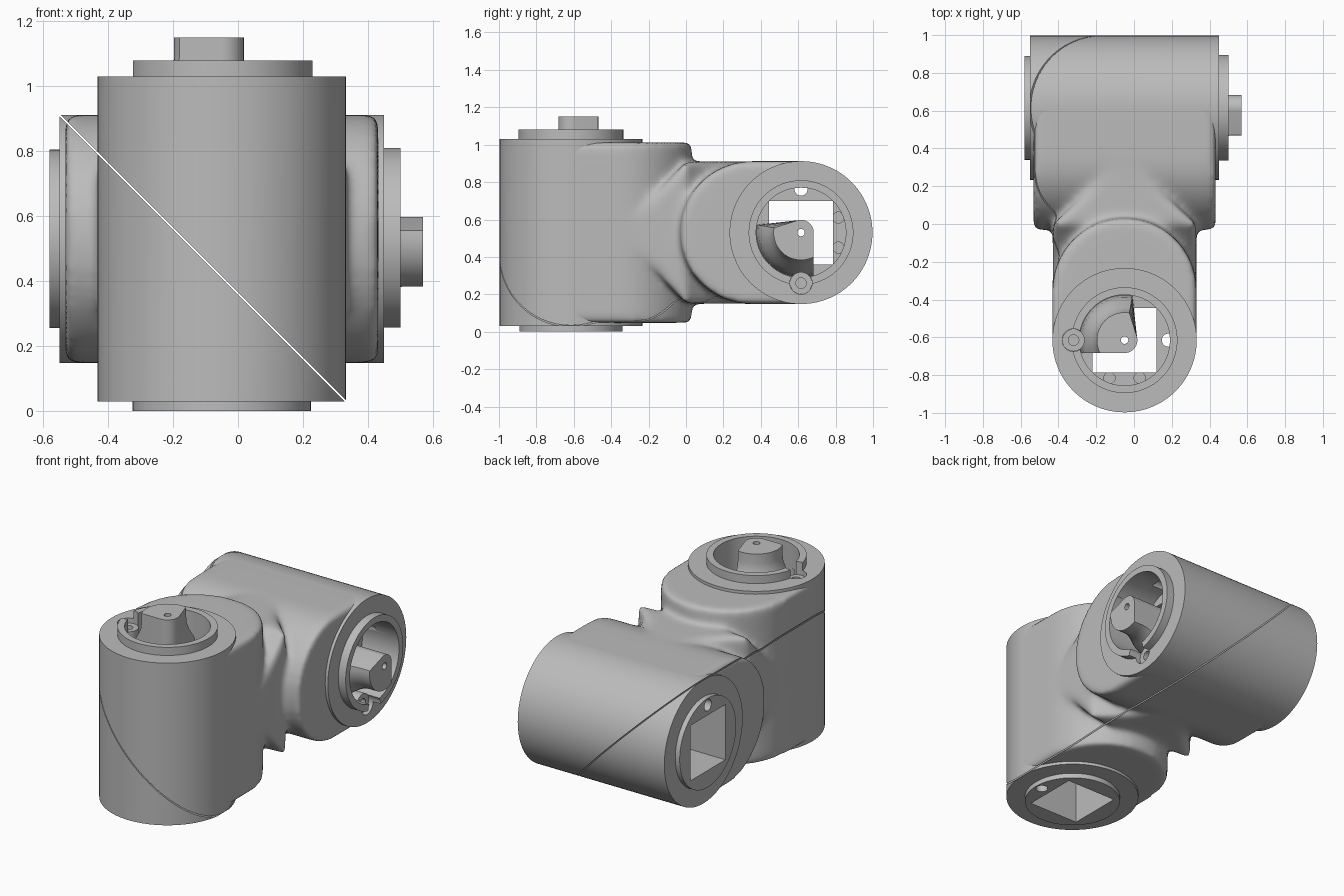
import bpy, bmesh, math
from mathutils import Matrix, Vector

if "Cube" in bpy.data.objects:
    bpy.data.objects.remove(bpy.data.objects["Cube"], do_unlink=True)

grey = bpy.data.materials.new("light_grey")
grey.use_nodes = True
grey.diffuse_color = (0.5, 0.5, 0.5, 1)
grey.node_tree.nodes["Principled BSDF"].inputs["Base Color"].default_value = (0.5, 0.5, 0.5, 1)

# Frames of the upright joint and of the crossways joint
R, HALF = 0.382, 0.5
UPRIGHT = Matrix.Translation((-0.05, -0.615, 0.53))
CROSS = Matrix.Translation((-0.05, 0.615, 0.53)) @ Matrix(
    ((0, 0, 1, 0), (0, -1, 0, 0), (1, 0, 0, 0), (0, 0, 0, 1)))


def finish(name, bm, matrix=None):
    bmesh.ops.recalc_face_normals(bm, faces=bm.faces)
    if matrix:
        bm.transform(matrix)
    mesh = bpy.data.meshes.new(name)
    bm.to_mesh(mesh)
    bm.free()
    mesh.materials.append(grey)
    ob = bpy.data.objects.new(name, mesh)
    bpy.context.collection.objects.link(ob)
    return ob


def cylinder(name, r, z0, z1, x=0, y=0, matrix=None, sides=48):
    bm = bmesh.new()
    bmesh.ops.create_cone(bm, cap_ends=True, segments=sides, radius1=r, radius2=r,
                          depth=z1 - z0,
                          matrix=Matrix.Translation((x, y, (z0 + z1) / 2)))
    return finish(name, bm, matrix)


def box(name, size, matrix):
    bm = bmesh.new()
    bmesh.ops.create_cube(bm, size=1, matrix=Matrix.Diagonal((*size, 1)))
    return finish(name, bm, matrix)


def bake(ob):
    bpy.context.view_layer.update()
    deps = bpy.context.evaluated_depsgraph_get()
    mesh = bpy.data.meshes.new_from_object(ob.evaluated_get(deps))
    ob.modifiers.clear()
    ob.data = mesh


def cut(ob, *cutters):
    for cutter in cutters:
        mod = ob.modifiers.new("cut", 'BOOLEAN')
        mod.operation, mod.solver, mod.object = 'DIFFERENCE', 'EXACT', cutter
        bake(ob)
        bpy.data.objects.remove(cutter, do_unlink=True)


def smooth(ob, angle=30):
    bpy.ops.object.select_all(action='DESELECT')
    ob.select_set(True)
    bpy.context.view_layer.objects.active = ob
    bpy.ops.object.shade_smooth_by_angle(angle=math.radians(angle))


def seam():
    # Thin diagonal gap between the two shell halves
    return box("seam_cutter", (4, 4, 0.006),
               Matrix.Translation((0, 0, 0.362)) @ Matrix.Rotation(math.radians(45), 4, 'Y'))


def housing(name, m):
    # Turned drum with bottom boss, top ring and round cavity
    profile = [(0, -0.53), (0.275, -0.53), (0.275, -HALF), (R, -HALF), (R, HALF), (0.28, HALF),
               (0.28, 0.55), (0.24, 0.55), (0.24, 0.3), (0, 0.3)]
    bm = bmesh.new()
    verts = [bm.verts.new((r, 0, z)) for r, z in profile]
    edges = [bm.edges.new(pair) for pair in zip(verts, verts[1:])]
    bmesh.ops.spin(bm, geom=verts + edges, cent=(0, 0, 0), axis=(0, 0, 1),
                   angle=math.tau, steps=96, use_merge=True)
    bmesh.ops.remove_doubles(bm, verts=bm.verts, dist=0.0005)
    ob = finish(name, bm, m)
    # Square shaft, through hole, pin pocket and screw recesses
    cut(ob,
        box("shaft_cutter", (0.34, 0.34, 2), m),
        cylinder("hole_cutter", 0.035, -0.7, 0.4, 0.232, 0, m, 24),
        cylinder("pocket_cutter", 0.06, 0.46, 0.7, -0.27, 0, m, 32),
        cylinder("pocket_hole_cutter", 0.028, 0.36, 0.7, -0.27, 0, m, 24),
        *[cylinder("recess_cutter", 0.03, 0.26, 0.4, x, -0.2, m, 20) for x in (-0.08, 0.08)],
        seam())
    smooth(ob)


def latch(name, m):
    # Fan-shaped block flaring down to the cavity wall
    levels = [(0.3, 0.238), (0.37, 0.228), (0.42, 0.208), (0.47, 0.175), (0.52, 0.152),
              (0.56, 0.147), (0.62, 0.147)]
    bm = bmesh.new()
    rings = []
    for z, r in levels:
        end = 180 + math.degrees(math.asin(0.068 / r))
        arc = [(r, 80 + (end - 80) * i / 16) for i in range(17)]
        arc += [(0.068, 270 + 104 * i / 12) for i in range(13)]
        rings.append([bm.verts.new((d * math.cos(math.radians(a)),
                                    d * math.sin(math.radians(a)), z)) for d, a in arc])
    for low, high in zip(rings, rings[1:]):
        for i in range(len(low)):
            bm.faces.new((low[i - 1], low[i], high[i], high[i - 1]))
    bm.faces.new(rings[0])
    bm.faces.new(rings[-1])
    ob = finish(name, bm, m)
    cut(ob, cylinder("latch_hole_cutter", 0.02, 0.1, 0.8, 0, 0, m, 24))
    smooth(ob)


def pin(name, m):
    # Tubular post beside the cavity wall
    ob = cylinder(name, 0.059, 0.3, 0.47, -0.27, 0, m, 32)
    cut(ob, cylinder("pin_cutter", 0.028, 0.36, 0.7, -0.27, 0, m, 24))
    smooth(ob)


def add_hull(bm, points):
    verts = [bm.verts.new(p) for p in points]
    out = bmesh.ops.convex_hull(bm, input=verts)
    spare = [g for g in out["geom_interior"] + out["geom_unused"]
             if isinstance(g, bmesh.types.BMVert)]
    bmesh.ops.delete(bm, geom=list(set(spare)), context='VERTS')


# Blended neck: a rounded slab from each joint plus a faceted core
bm = bmesh.new()
for m in (UPRIGHT, CROSS):
    add_hull(bm, [m @ Vector((0.382 * math.cos(a), 0.382 * math.sin(a) + y, z))
                  for y in (0, 0.265) for z in (-0.482, 0.482)
                  for a in [math.tau * i / 64 for i in range(64)]])
s = 0.38
core = [(x, -0.35, 0) for x in (-s, s)] + [(0, 0.35, z) for z in (-s, s)]
core += [(x, 0, z) for x in (-s, s) for z in (-s, s)]
add_hull(bm, [Vector(p) + Vector((-0.05, 0, 0.53)) for p in core])
neck = finish("neck", bm)
remesh = neck.modifiers.new("blend", 'REMESH')
remesh.mode, remesh.voxel_size = 'VOXEL', 0.016
relax = neck.modifiers.new("relax", 'SMOOTH')
relax.factor, relax.iterations = 0.5, 24
bake(neck)
neck.data.materials.clear()
neck.data.materials.append(grey)
cut(neck, *[cylinder("bore_cutter", 0.33, -0.8, 0.8, 0, 0, m, 64) for m in (UPRIGHT, CROSS)],
    seam())
smooth(neck, 40)

for label, m in (("upright", UPRIGHT), ("cross", CROSS)):
    housing(label + "_housing", m)
    latch(label + "_latch", m)
    pin(label + "_pin", m)
